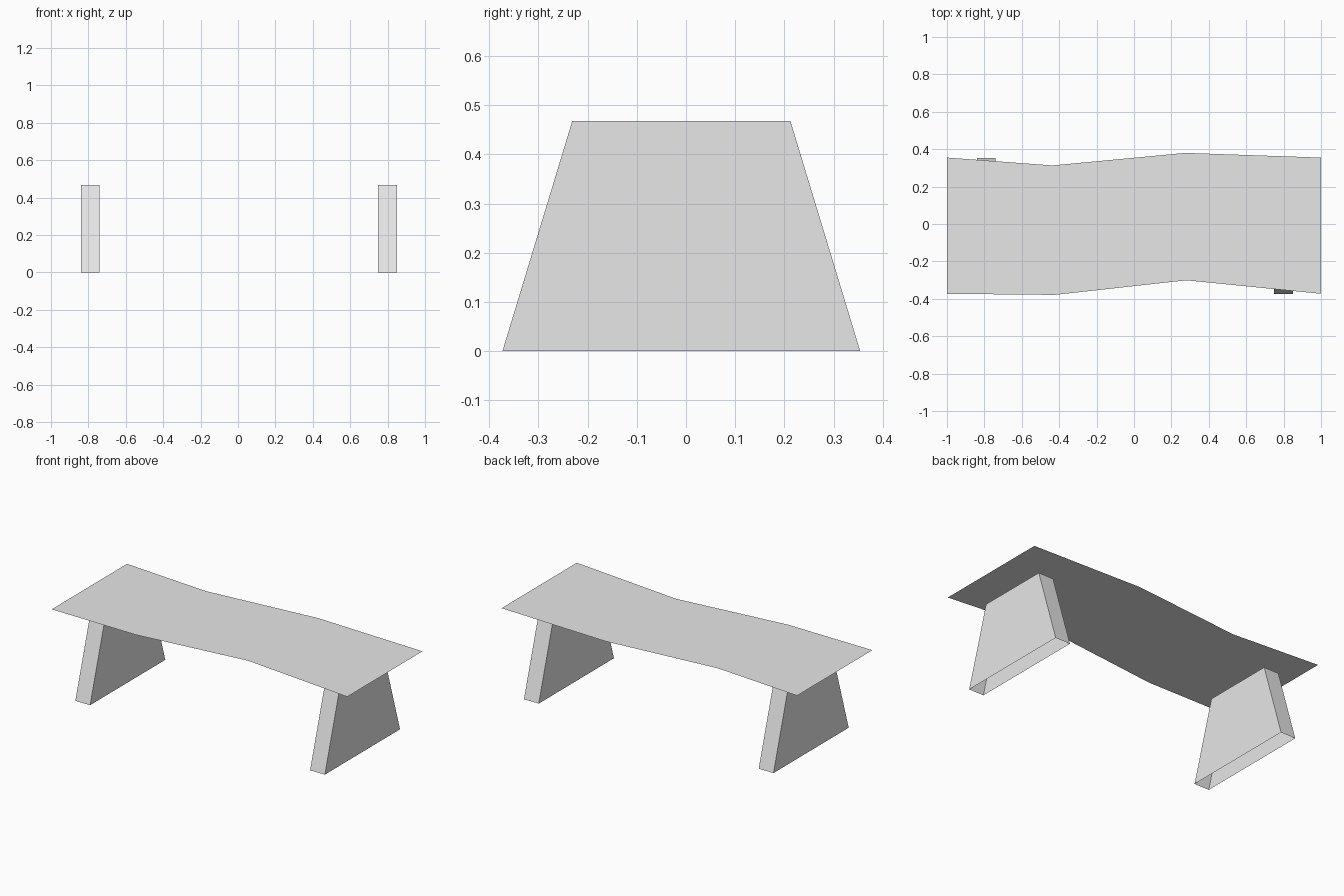
import bpy
import bmesh

cube = bpy.data.objects.get("Cube")
if cube:
    bpy.data.objects.remove(cube, do_unlink=True)

LEG_HEIGHT = 0.468
TOP_HEIGHT = 0.517

# Single pale grey finish
grey = bpy.data.materials.new("pale_grey")
grey.use_nodes = True
grey.diffuse_color = (0.8, 0.8, 0.8, 1)
grey.node_tree.nodes["Principled BSDF"].inputs["Base Color"].default_value = (0.8, 0.8, 0.8, 1)


def finish(bm, name):
    mesh = bpy.data.meshes.new(name)
    bm.to_mesh(mesh)
    bm.free()
    mesh.materials.append(grey)
    obj = bpy.data.objects.new(name, mesh)
    bpy.context.collection.objects.link(obj)
    return obj


def make_top():
    """Thin sheet with a gently waving front and back edge."""
    front = [(-1, -0.373), (-0.425, -0.379), (0.28, -0.301), (1, -0.373)]
    back = [(-1, 0.355), (-0.437, 0.313), (0.275, 0.38), (1, 0.355)]
    bm = bmesh.new()
    f = [bm.verts.new((x, y, TOP_HEIGHT)) for x, y in front]
    b = [bm.verts.new((x, y, TOP_HEIGHT)) for x, y in back]
    for i in range(len(f) - 1):
        bm.faces.new((f[i], f[i + 1], b[i + 1], b[i]))
    return finish(bm, "bench_top")


def make_leg(name, x0, x1):
    """Hollow tapered panel, open underneath and just below the top sheet."""
    bm = bmesh.new()
    rings = []
    for y0, y1, z in ((-0.373, 0.354, 0), (-0.231, 0.212, LEG_HEIGHT)):
        corners = ((x0, y0), (x1, y0), (x1, y1), (x0, y1))
        rings.append([bm.verts.new((x, y, z)) for x, y in corners])
    low, high = rings
    for i in range(4):
        j = (i + 1) % 4
        bm.faces.new((low[i], low[j], high[j], high[i]))
    return finish(bm, name)


make_top()
make_leg("right_leg", -0.84, -0.74)
make_leg("left_leg", 0.749, 0.849)
